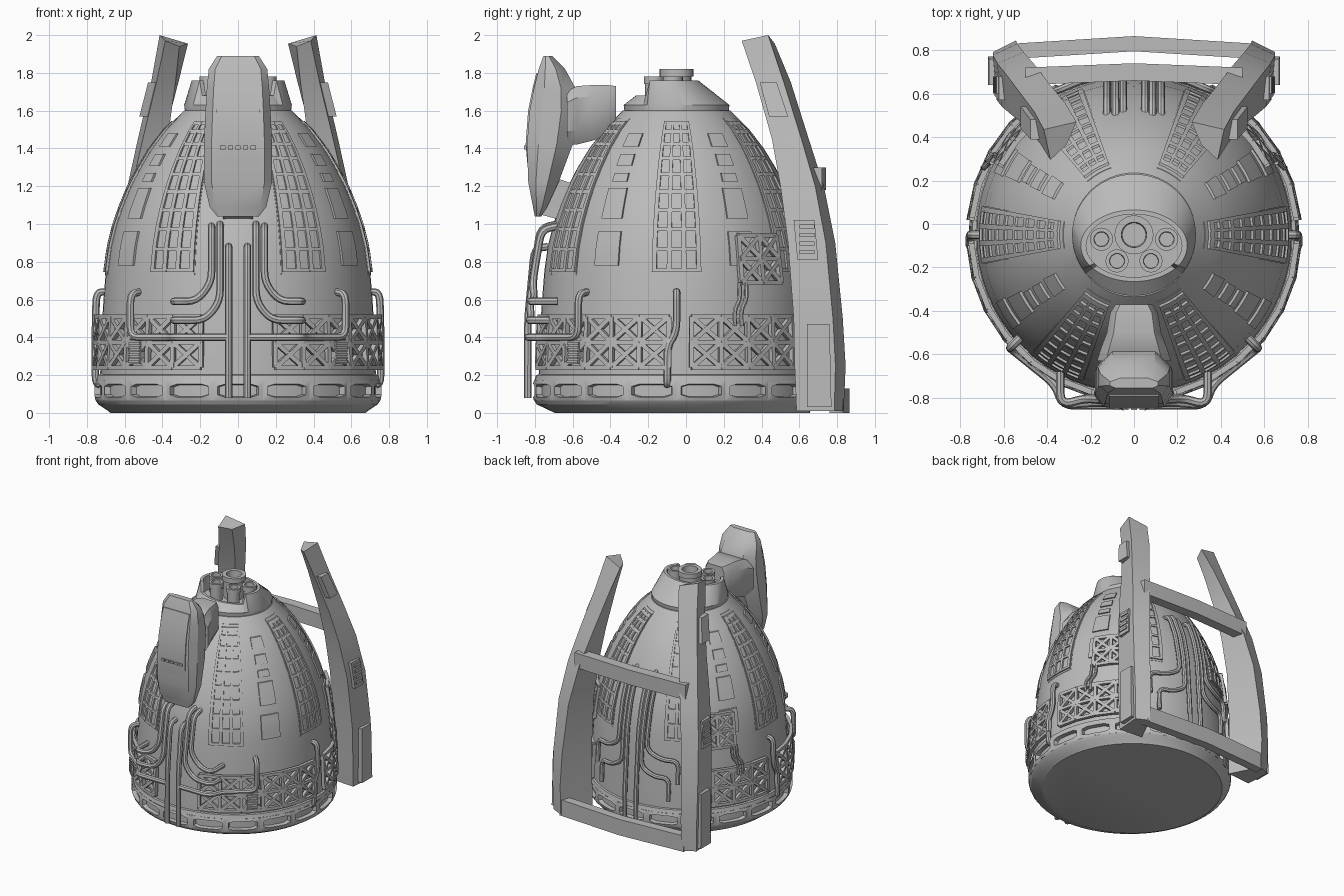
import bpy, bmesh, math
from mathutils import Vector as V

cube = bpy.data.objects.get("Cube")
if cube:
    bpy.data.objects.remove(cube)

metal = bpy.data.materials.new("grey_metal")
metal.use_nodes = True
metal.diffuse_color = (0.5, 0.5, 0.5, 1)
metal.node_tree.nodes["Principled BSDF"].inputs["Base Color"].default_value = (0.5, 0.5, 0.5, 1)
CY = -0.05
made = []

# Hull silhouette as (height, radius)
HULL = [(0.19, 0.73), (0.4, 0.725), (0.6, 0.712), (0.75, 0.7), (0.88, 0.682), (1.0, 0.652),
        (1.1, 0.617), (1.2, 0.575), (1.3, 0.523), (1.4, 0.462), (1.5, 0.385), (1.6, 0.285)]


def radius(z):
    z = min(max(z, HULL[0][0]), HULL[-1][0])
    for (a, ra), (b, rb) in zip(HULL, HULL[1:]):
        if z <= b:
            return ra + (rb - ra) * (z - a) / (b - a)


def on_hull(deg, z, off=0.0):
    a, r = math.radians(deg), radius(z) + off
    return V((r * math.cos(a), CY + r * math.sin(a), z))


def at_x(x, z, off, side):
    r = radius(z) + off
    return V((x, CY + side * math.sqrt(r * r - x * x), z))


def finish(name, bm):
    bmesh.ops.recalc_face_normals(bm, faces=bm.faces)
    me = bpy.data.meshes.new(name)
    bm.to_mesh(me)
    bm.free()
    add(name, me)


def add(name, me):
    me.materials.clear()
    me.materials.append(metal)
    ob = bpy.data.objects.new(name, me)
    bpy.context.collection.objects.link(ob)
    made.append(ob)


def loft(bm, rings, caps=True):
    rows = [[bm.verts.new(p) for p in ring] for ring in rings]
    n = len(rows[0])
    for a, b in zip(rows, rows[1:]):
        for i in range(n):
            bm.faces.new((a[i], a[(i + 1) % n], b[(i + 1) % n], b[i]))
    if caps:
        bm.faces.new(rows[0])
        bm.faces.new(rows[-1])


def lofted(name, rings):
    bm = bmesh.new()
    loft(bm, rings)
    finish(name, bm)


def ellipse(rx, ry, y, z, x=0, dip=0.0, n=64):
    angles = [i * math.tau / n for i in range(n)]
    return [(x + rx * math.cos(a), y + ry * math.sin(a), z - (dip if math.sin(a) < -0.6 else 0)) for a in angles]


def lathe(name, profile, x=0, y=CY, n=64):
    lofted(name, [ellipse(r, r, y, z, x, n=n) for z, r in profile])


def patch(bm, a0, a1, z0, z1, off, step=0.05):
    """Thin curved plate lying on the hull."""
    n = max(1, round((z1 - z0) / step))
    m = max(1, round((a1 - a0) / 6))
    angles = [a0 + (a1 - a0) * i / m for i in range(m + 1)]
    loft(bm, [[on_hull(a, z, off) for a in angles] + [on_hull(a, z, -0.01) for a in reversed(angles)]
              for z in (z0 + (z1 - z0) * k / n for k in range(n + 1))])


def bar(bm, p, q, w=0.024, t=0.026):
    d = (q - p).normalized()
    out = (p + q) / 2 - V((0, CY, (p.z + q.z) / 2))
    side = d.cross(out).normalized() * w / 2
    out = side.cross(d).normalized() * t / 2
    loft(bm, [[c + side + out, c - side + out, c - side - out, c + side - out] for c in (p, q)])


def pipe(name, pts, r=0.02, bend=0.06):
    pts = [V(p) for p in pts]
    path = [pts[0]]
    for a, b, c in zip(pts, pts[1:], pts[2:]):
        s = b + (a - b).normalized() * min(bend, (a - b).length * 0.45)
        e = b + (c - b).normalized() * min(bend, (c - b).length * 0.45)
        path += [s.lerp(b, t).lerp(b.lerp(e, t), t) for t in (0, 0.25, 0.5, 0.75, 1)]
    path.append(pts[-1])
    cu = bpy.data.curves.new(name, "CURVE")
    cu.dimensions = "3D"
    cu.bevel_depth, cu.bevel_resolution, cu.use_fill_caps = r, 2, True
    sp = cu.splines.new("POLY")
    sp.points.add(len(path) - 1)
    for point, co in zip(sp.points, path):
        point.co = (*co, 1)
    tmp = bpy.data.objects.new(name, cu)
    me = bpy.data.meshes.new_from_object(tmp)
    bpy.data.objects.remove(tmp)
    me.name = name
    add(name, me)


# Hull, skirt with its floor set back, and the slotted base ring
lathe("hull", HULL)
lofted("base", [ellipse(r, r, y, z) for z, r, y in
                ((0, 0.675, -0.02), (0.012, 0.69, -0.03), (0.045, 0.74, CY), (0.065, 0.753, CY), (0.066, 0.728, CY),
                 (0.17, 0.728, CY), (0.171, 0.752, CY), (0.2, 0.745, CY), (0.205, 0.72, CY))])
bm = bmesh.new()
SLOTS = 18
for k in range(SLOTS):
    mid, half = 360 * k / SLOTS - 90, 180 / SLOTS

    def slot_ring(w, h, r, cut):
        shape = [(-1, 0), (-1, cut), (-cut, 1), (0, 1), (cut, 1), (1, cut),
                 (1, 0), (1, -cut), (cut, -1), (0, -1), (-cut, -1), (-1, -cut)]
        return [(r * math.cos(math.radians(mid + u * w)), CY + r * math.sin(math.radians(mid + u * w)),
                 0.118 + v * h) for u, v in shape]
    loft(bm, [slot_ring(half, 0.053, 0.755, 1), slot_ring(half * 0.82, 0.034, 0.76, 0.65),
              slot_ring(half * 0.78, 0.03, 0.727, 0.65)], caps=False)
finish("slotted_ring", bm)

# Window grids and single windows around the hull
bm = bmesh.new()
ROWS = 9
for mid in (-120, -60, 0, 60, 120, 180):
    patch(bm, mid - 11, mid + 11, 0.73, 1.56, 0.003)
    for c in (-9.6, -3.2, 3.2, 9.6):
        patch(bm, mid + c - 1, mid + c + 1, 0.745, 1.545, 0.014)
    for k in range(ROWS + 1):
        z = 0.745 + 0.78 * (1 - (1 - k / ROWS) ** 1.3)
        patch(bm, mid - 9.6, mid + 9.6, z, z + 0.02, 0.0135)
finish("window_grids", bm)
bm = bmesh.new()
for mid in (-148, -32, 30, 150):
    for z0, z1, w in ((0.78, 0.96, 6), (1.03, 1.19, 5.5), (1.225, 1.27, 4.5), (1.31, 1.37, 5), (1.41, 1.48, 6)):
        patch(bm, mid - w, mid + w, z0, z1, 0.012)
finish("single_windows", bm)


# Cross-braced trusses
def truss(bm, a0, a1, cells, z0, z1, off):
    step, zs = (a1 - a0) / cells, (z0, (z0 + z1) / 2, z1)
    for i in range(cells + 1):
        a = a0 + i * step
        bar(bm, on_hull(a, z0, off), on_hull(a, z1, off))
        if i == cells:
            break
        for z in zs:
            bar(bm, on_hull(a, z, off), on_hull(a + step, z, off))
        for lo, hi in zip(zs, zs[1:]):
            bar(bm, on_hull(a, lo, off), on_hull(a + step, hi, off))
            bar(bm, on_hull(a, hi, off), on_hull(a + step, lo, off), t=0.022)


bm = bmesh.new()
for a0, a1, n in ((-75, -3, 6), (6, 54, 4), (126, 174, 4), (183, 255, 6)):
    truss(bm, a0, a1, n, 0.24, 0.51, 0.032)
for a0 in (28, 131):
    truss(bm, a0, a0 + 21, 2, 0.69, 0.94, 0.025)
finish("trusses", bm)
bm = bmesh.new()
for mid in (-45, -135):
    for k in range(6):
        patch(bm, mid - 3, mid + 3, 0.265 + 0.019 * k, 0.277 + 0.019 * k, 0.055)
    patch(bm, mid - 3, mid + 3, 0.26, 0.375, 0.046)
finish("vents", bm)

# Pipework, mirrored left and right
for s, side in ((1, "left"), (-1, "right")):
    def front(x, z, off=0.07):
        return at_x(s * x, z, off, -1)

    def back(x, z, off=0.04):
        return at_x(s * x, z, off, 1)
    pipe(side + "_front_riser", [front(0.05, 0.88, 0), front(0.05, 0.87), front(0.05, 0.5), front(0.05, 0.08, 0.06)])
    for x, top, low in ((0.095, 1.0, 0.49), (0.14, 0.99, 0.59)):
        pipe(side + "_front_elbow_pipe", [front(x, top, -0.02), front(x, top - 0.02), front(x, low + 0.1),
             front(x + 0.08, low), (s * 0.34, -0.835, low), (s * 0.34, -0.68, low)])
    pipe(side + "_front_cross_pipe", [(s * 0.06, -0.835, 0.4), (s * 0.33, -0.835, 0.4), (s * 0.36, -0.74, 0.4),
         (s * 0.57, -0.57, 0.4), (s * 0.57, -0.57, 0.63), (s * 0.52, -0.52, 0.64)])
    pipe(side + "_side_pipe", [(s * 0.69, -0.05, 0.64), (s * 0.75, -0.05, 0.64), (s * 0.755, -0.05, 0.43),
         (s * 0.755, -0.1, 0.35), (s * 0.755, -0.1, 0.16), (s * 0.73, -0.1, 0.15)])
    for a in (24, 27):
        b = a if s > 0 else 180 - a
        pipe(side + "_truss_pipe", [on_hull(b + s * 3, 0.69, 0.03), on_hull(b + s * 3, 0.6, 0.03),
             on_hull(b, 0.55, 0.04), on_hull(b, 0.46, 0.04)], r=0.012)
    for x, top, low, end in ((0.05, 1.2, 0.25, 0.05), (0.085, 1.22, 0.46, 0.3), (0.125, 1.2, 0.6, 0.36)):
        pipe(side + "_back_pipe", [back(x, top, -0.02), back(x, top - 0.02), back(x, 1.0), back(x, 0.8),
             back(x, low + 0.06), back((x + end) / 2, low), back(end, low), back(end, low - 0.18)], r=0.018)

# Cap cup, cut low at the front, with a nozzle cluster
lofted("cap", [ellipse(0.28, 0.275, CY, 1.59), ellipse(0.285, 0.28, CY, 1.63),
               ellipse(0.245, 0.165, -0.1, 1.76, dip=0.08), ellipse(0.22, 0.145, -0.1, 1.76, dip=0.08),
               ellipse(0.22, 0.145, -0.1, 1.64)])


def nozzle(name, x, y, r, top):
    lathe(name, [(1.62, r), (top - 0.04, r), (top - 0.04, r * 1.15), (top, r * 1.15),
                 (top, r * 0.75), (top - 0.07, r * 0.7)], x, y, 24)


nozzle("main_nozzle", 0, CY, 0.078, 1.82)
for s in (1, -1):
    nozzle("outer_nozzle", s * 0.15, -0.07, 0.046, 1.78)
    nozzle("inner_nozzle", s * 0.078, -0.17, 0.046, 1.78)

# Forward pod: stations of height, half width, front and back
POD = [(1.04, 0.11, -0.80, -0.765), (1.09, 0.15, -0.81, -0.735), (1.22, 0.18, -0.835, -0.675),
       (1.42, 0.18, -0.842, -0.6), (1.6, 0.172, -0.828, -0.57), (1.72, 0.165, -0.805, -0.585),
       (1.82, 0.155, -0.78, -0.64), (1.89, 0.11, -0.755, -0.71)]
lofted("pod", [[(sx * w * k, f + (b - f) * t, z) for sx, k, t in
                ((-1, 0.78, 0), (1, 0.78, 0), (1, 1, 0.25), (1, 1, 0.65), (1, 0.6, 1),
                 (-1, 0.6, 1), (-1, 1, 0.65), (-1, 1, 0.25))] for z, w, f, b in POD])


def extrude_x(name, profile, wide):
    lofted(name, [[(x, y, z) for y, z in profile] for x in (-wide, wide)])


extrude_x("pod_face_plate", [(-0.838, 1.3), (-0.849, 1.42), (-0.836, 1.6), (-0.812, 1.72), (-0.792, 1.8),
                             (-0.78, 1.8), (-0.8, 1.6), (-0.82, 1.3)], 0.115)
for k in range(5):
    x = -0.08 + 0.04 * k
    lofted("pod_slot", [[(x - 0.014, y, z), (x + 0.014, y, z), (x + 0.014, -0.83, z), (x - 0.014, -0.83, z)]
                        for z, y in ((1.395, -0.857), (1.415, -0.857))])
# Rounded neck: stations of depth, half width, bottom and top
NECK = [(-0.63, 0.17, 1.42, 1.7), (-0.58, 0.155, 1.42, 1.73), (-0.5, 0.125, 1.44, 1.735),
        (-0.41, 0.11, 1.47, 1.735), (-0.37, 0.085, 1.52, 1.73)]
lofted("pod_neck", [[(sx * w * k, y, lo + (hi - lo) * t) for sx, k, t in
                     ((-1, 0.7, 0), (1, 0.7, 0), (1, 1, 0.25), (1, 1, 0.8), (1, 0.75, 1),
                      (-1, 0.75, 1), (-1, 1, 0.8), (-1, 1, 0.25))] for y, w, lo, hi in NECK])
extrude_x("pod_lower_strut", [(-0.77, 1.05), (-0.66, 1.02), (-0.56, 1.2), (-0.68, 1.24)], 0.08)

# Swept kite-section pylons: stations of height, outer x, inner y and outer y
PYLON = [(0.01, 0.645, 0.585, 0.835), (0.25, 0.65, 0.575, 0.845), (0.5, 0.65, 0.57, 0.83), (0.9, 0.63, 0.54, 0.79),
         (1.2, 0.585, 0.5, 0.73), (1.45, 0.53, 0.455, 0.65), (1.75, 0.46, 0.37, 0.555), (1.97, 0.415, 0.295, 0.47)]


def box_between(name, s, lo, hi):
    lofted(name, [[(s * x0, y0, z), (s * x1, y0, z), (s * x1, y1, z), (s * x0, y1, z)]
                  for z, x0, x1, y0, y1 in (lo, hi)])


for s, side in ((1, "left"), (-1, "right")):
    rings = []
    for z, x, yi, yo in PYLON:
        up, t = (0.03 if z > 1.9 else 0), z / 1.97
        rings.append([(s * (x - 0.015 - 0.015 * t), yi, z), (s * x, yi + 0.8 * (yo - yi), z + up),
                      (s * (x - 0.1 - 0.05 * t), yo, z - up * 0.5),
                      (s * (x - 0.22 + 0.115 * t * t), yi + 0.015 + 0.055 * t * t, z - up)])
    lofted(side + "_pylon", rings)
    box_between(side + "_pylon_foot_pad", s, (0.03, 0.6, 0.672, 0.64, 0.77), (0.47, 0.6, 0.668, 0.64, 0.76))
    box_between(side + "_pylon_top_pad", s, (1.57, 0.46, 0.522, 0.44, 0.54), (1.75, 0.42, 0.476, 0.39, 0.48))
    box_between(side + "_pylon_panel", s, (0.81, 0.58, 0.643, 0.59, 0.7), (1.02, 0.56, 0.622, 0.57, 0.68))
    for k in range(4):
        z, x = 0.84 + 0.045 * k, 0.645 - 0.0045 * k
        box_between(side + "_pylon_slat", s, (z, 0.6, x + 0.004, 0.6, 0.68), (z + 0.022, 0.6, x + 0.002, 0.6, 0.68))


# Cross beams tying the pylons together
def beam(name, wide, y, bow, deep, z0, z1):
    lofted(name, [[(x, yy, z0), (x, yy - deep, z0), (x, yy - deep, z1), (x, yy, z1)]
                  for x, yy in ((-wide, y), (0, y + bow), (wide, y))])


beam("lower_beam", 0.56, 0.83, 0.035, 0.07, 0.0, 0.13)
beam("upper_beam", 0.5, 0.72, 0.02, 0.08, 1.18, 1.3)

# Smooth shading with crisp edges
bpy.ops.object.select_all(action="DESELECT")
for ob in made:
    ob.select_set(True)
bpy.context.view_layer.objects.active = made[0]
bpy.ops.object.shade_smooth_by_angle(angle=math.radians(28))
